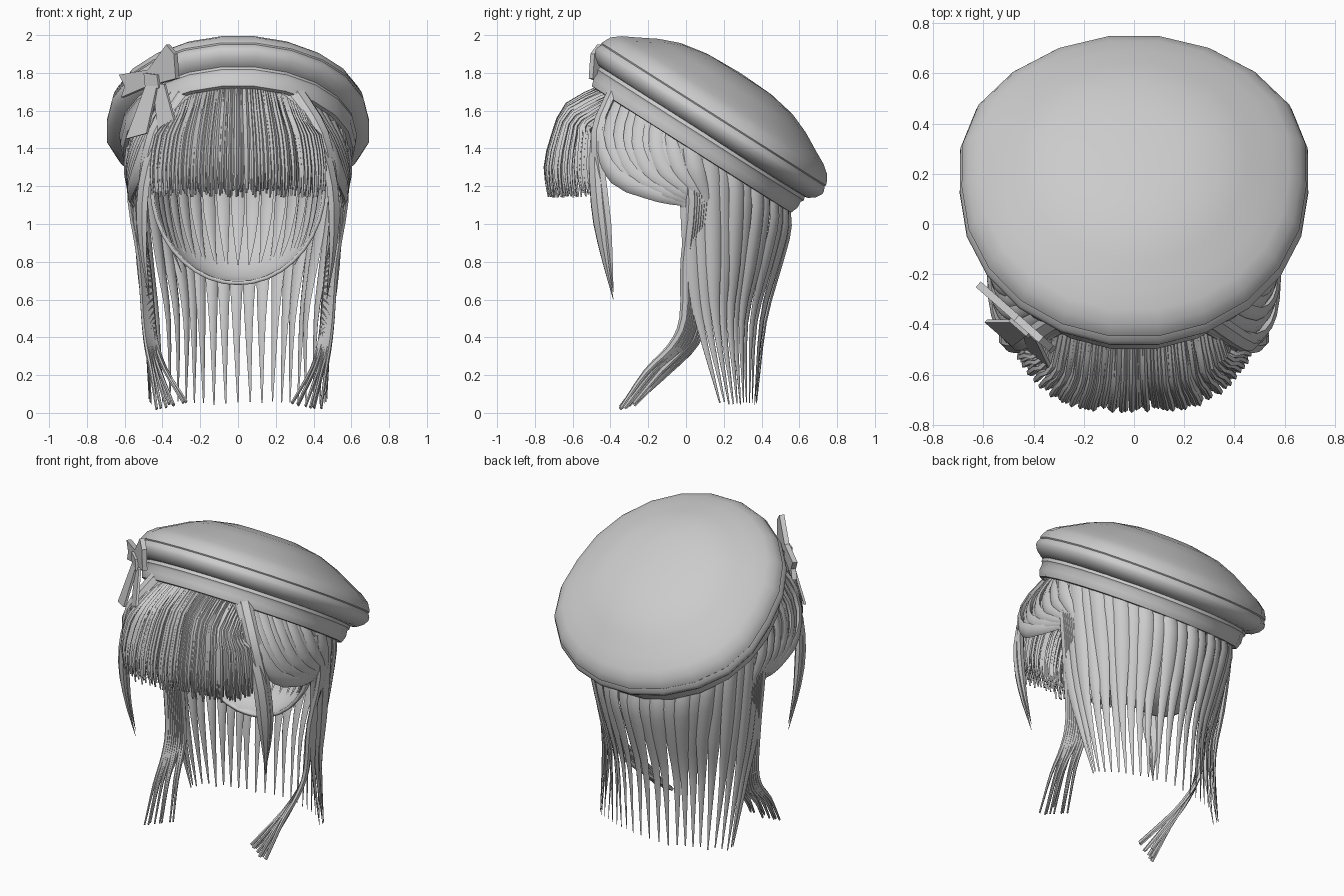
import bpy, bmesh, math, random
from mathutils import Vector, Matrix

if "Cube" in bpy.data.objects:
    bpy.data.objects.remove(bpy.data.objects["Cube"])

random.seed(4)
grey = bpy.data.materials.new("soft_grey")
grey.diffuse_color = (0.6, 0.6, 0.6, 1)
grey.use_nodes = True
grey.node_tree.nodes["Principled BSDF"].inputs["Base Color"].default_value = grey.diffuse_color


def finish(bm, name, angle=40):
    bmesh.ops.recalc_face_normals(bm, faces=bm.faces)
    me = bpy.data.meshes.new(name)
    bm.to_mesh(me)
    bm.free()
    me.materials.append(grey)
    ob = bpy.data.objects.new(name, me)
    bpy.context.collection.objects.link(ob)
    bpy.ops.object.select_all(action='DESELECT')
    ob.select_set(True)
    bpy.context.view_layer.objects.active = ob
    bpy.ops.object.shade_smooth_by_angle(angle=math.radians(angle))
    return ob


def lathe(name, profile, matrix, seg=24, widen=0.0, angle=40):
    """Revolved profile, made a little broader towards the back."""
    bm = bmesh.new()
    vs = [bm.verts.new((r, 0, h)) for r, h in profile]
    es = [bm.edges.new(p) for p in zip(vs, vs[1:])]
    bmesh.ops.spin(bm, geom=vs + es, cent=(0, 0, 0), axis=(0, 0, 1),
                   angle=2 * math.pi, steps=seg, use_duplicate=False)
    bmesh.ops.remove_doubles(bm, verts=bm.verts, dist=1e-4)
    for v in bm.verts:
        v.co.x *= 1 + widen * max(0, min(1, v.co.y / .4))
    bm.transform(matrix)
    return finish(bm, name, angle)


def spline(pts, n):
    """Smooth path through the points, n steps per span."""
    p = [Vector(q) for q in pts]
    p = [2 * p[0] - p[1]] + p + [2 * p[-1] - p[-2]]
    out = []
    for a, b, c, d in zip(p, p[1:], p[2:], p[3:]):
        for k in range(n):
            t = k / n
            out.append(0.5 * (2 * b + (c - a) * t + (2 * a - 5 * b + 4 * c - d) * t * t
                              + (3 * b - a - 3 * c + d) * t ** 3))
    return out + [p[-2]]


def strand(bm, pts, width, thick, taper=0.5, tip=0.1, n=3, sides=6):
    """Flattened lock that narrows after the taper point and hugs the head."""
    path = spline(pts, n)
    rings = []
    for i, p in enumerate(path):
        t = i / (len(path) - 1)
        s = 1 if t < taper else 1 - (1 - tip) * ((t - taper) / (1 - taper))
        d = (path[min(i + 1, len(path) - 1)] - path[max(i - 1, 0)]).normalized()
        across = d.cross(Vector((p.x, p.y, 0))).normalized()
        up = across.cross(d)
        rings.append([bm.verts.new(p + across * math.cos(a) * width / 2 * s
                                   + up * math.sin(a) * thick / 2 * s)
                      for a in (2 * math.pi * k / sides for k in range(sides))])
    for r0, r1 in zip(rings, rings[1:]):
        for k in range(sides):
            bm.faces.new((r0[k], r0[(k + 1) % sides], r1[(k + 1) % sides], r1[k]))
    bm.faces.new(rings[0])
    bm.faces.new(rings[-1])


def lerp(a, b, t):
    return [Vector(p).lerp(Vector(q), t) for p, q in zip(a, b)]


def mirrored(pts, side):
    return [(p[0] * side, p[1], p[2]) for p in pts]


def hat_z(y):
    return 1.73 - 0.635 * (y + 0.49)


# Beret: tilted dome, puffed rim, head band and lining
tilt = (Matrix.Translation((0, 0.15, 1.585)) @ Matrix.Rotation(math.radians(-32.4), 4, 'X')
        @ Matrix.Diagonal((0.98, 1.015, 1, 1)))
lathe("beret_top", [(0, .255), (.2, .247), (.35, .219), (.46, .175), (.56, .12), (.63, .083),
                    (.675, .047), (.695, .01), (.70, -.005), (.695, -.012), (.707, -.035),
                    (.708, -.055), (.69, -.085), (.655, -.112), (.60, -.122)], tilt, 22, .08)
lathe("beret_band", [(.60, -.11), (.638, -.115), (.643, -.135), (.633, -.15), (.636, -.185),
                     (.622, -.225), (.60, -.228), (.585, -.12), (.45, .05), (0, .12)], tilt, 22, .03)

# Scalp shell behind the face, open to the front
bm = bmesh.new()
bmesh.ops.create_uvsphere(bm, u_segments=28, v_segments=18, radius=1)
bm.transform(Matrix.Translation((0, 0.08, 1.2)) @ Matrix.Diagonal((.47, .37, .525, 1)))
for co, no in (((0, .1, 0), (0, -1, 0)), ((0, 0, 1.4), (0, 0, 1))):
    bmesh.ops.bisect_plane(bm, geom=bm.verts[:] + bm.edges[:] + bm.faces[:],
                           plane_co=co, plane_no=no, clear_outer=True)
shell = finish(bm, "scalp_shell")
mod = shell.modifiers.new("thickness", 'SOLIDIFY')
mod.thickness = 0.02

# Long back hair, drawn in at the rear corners
bm = bmesh.new()
for i in range(25):
    a = math.radians(-97 + 194 * i / 24)
    s, c = math.sin(a), math.cos(a)
    j = random.uniform(-.012, .012)
    d = .012 * (i % 2)
    y0 = .06 + .485 * c
    q = math.sin(2 * a) ** 2
    k1, k2 = 1 - .05 * q, 1 - .1 * q
    pts = [((.56 - d) * s, y0 - .03, hat_z(y0) + .1),
           ((.56 - d) * s, y0 - d, hat_z(y0) - .08),
           ((.52 - d) * s * k1 + j, .08 + (.415 - d) * c * k1, .78),
           ((.49 - d) * s * k2 + j, .11 + (.31 - d) * c * k2, .48),
           (.47 * s * k2, .20 + .175 * c * k2, .04 + abs(j) * 2)]
    strand(bm, pts, .088, .035, taper=.45, tip=.08)
finish(bm, "back_hair")

# Short inner hair lying inside the shell
bm = bmesh.new()
for i in range(15):
    a = math.radians(-75 + 150 * i / 14)
    s, c = math.sin(a), math.cos(a)
    pts = [(.43 * s, .06 + .33 * c, 1.42), (.425 * s, .06 + .33 * c, 1.15),
           (.38 * s, .06 + .27 * c, .93), (.31 * s, .08 + .18 * c, .74 + random.uniform(0, .05))]
    strand(bm, pts, .07, .02, taper=.45, tip=.08)
finish(bm, "inner_hair")

# Side locks that flick forward at the ends
bm = bmesh.new()
for side in (-1, 1):
    for i in range(9):
        t = i / 8
        j = random.uniform(-.02, .02)
        pts = lerp([(.57, -.0, 1.4), (.57, .03, 1.12), (.52, .0, .8), (.50, -.01, .5),
                    (.485, -.08, .35), (.46, -.21, .22), (.43, -.35, .02)],
                   [(.55, .13, 1.35), (.54, .13, 1.1), (.48, .09, .8), (.45, .08, .5),
                    (.43, .05, .37), (.40, -.08, .23), (.31, -.26, .04)], t)
        pts[-1] += Vector((j * 2, j, abs(j)))
        pts[-2].x += j
        strand(bm, mirrored(pts, side), .06, .032, taper=.35, tip=.35)
finish(bm, "side_locks")

# Hair swept from the temples back below the band
bm = bmesh.new()
for side in (-1, 1):
    for i in range(11):
        t = i / 10
        pts = lerp([(.29, -.39, 1.72), (.46, -.465, 1.46), (.545, -.37, 1.25),
                    (.57, -.14, 1.15), (.545, .02, 1.08), (.51, .02, .75)],
                   [(.55, .02, 1.5), (.575, .03, 1.4), (.585, .05, 1.3),
                    (.575, .08, 1.21), (.55, .11, 1.1), (.49, .10, .75)], t)
        d = .012 * (i % 2)
        pts = [(p.x - d, p.y, p.z) for p in pts]
        strand(bm, mirrored(pts, side), .09, .04, taper=.45, tip=.25)
finish(bm, "swept_side_hair")

# Long tapering strands framing the face
bm = bmesh.new()
for side in (-1, 1):
    for k in (0, 1):
        pts = [(.27 + .05 * k, -.39, 1.70), (.42 + .03 * k, -.475, 1.48),
               (.50, -.48 + .03 * k, 1.2), (.505, -.445 + .03 * k, .9), (.47, -.385, .6 + .04 * k)]
        strand(bm, mirrored(pts, side), .085, .045, taper=.65, tip=.04)
finish(bm, "face_strands")

# Dense blunt fringe in three rows
bm = bmesh.new()
for row in range(3):
    for i in range(52):
        u = -1 + 2 * (i + .5 * (row % 2)) / 51.5
        u = max(-1, min(1, u + random.uniform(-.015, .015)))
        x, drop = .46 * u, 1 - .1 * u * u - .65 * u ** 4
        r = .035 * row + random.uniform(0, .02)
        y1 = -.46 - (.285 - r) * max(drop, .2)
        top = 1.735 - .1 * u * u
        end = 1.14 + random.uniform(0, .05)
        pts = [(x * .72, -.43 + .06 * u * u, top), (x * .82, -.48 - (.15 - r) * drop, top - .1 - r * .5),
               (x * .94, y1 + .04 * drop, 1.47), (x, y1, 1.3), (x * .99, y1 + .015, end)]
        strand(bm, pts, .024, .022, taper=.7, tip=.45, n=2, sides=4)
finish(bm, "fringe", 30)

# Bow: flat loops, tails and knot on a slanted plane beside the band
bm = bmesh.new()
normal = Vector((-.67, -.74, 0))


def plate(points, thick, lift):
    """Prism from front outline (x, z, extra lift), thickened along the bow normal."""
    rows = []
    for s in (-.5, .5):
        rows.append([bm.verts.new(Vector((x, -.24 - (x + .62) * .88, z))
                                  + normal * (lift + e + s * thick)) for x, z, e in points])
    n = len(points)
    bm.faces.new(rows[0])
    bm.faces.new(rows[1])
    for k in range(n):
        bm.faces.new((rows[0][k], rows[0][(k + 1) % n], rows[1][(k + 1) % n], rows[1][k]))


plate([(-.48, 1.80, 0), (-.37, 1.95, 0), (-.33, 1.90, 0), (-.32, 1.77, 0), (-.43, 1.74, 0)], .03, .0)
plate([(-.45, 1.82, 0), (-.62, 1.79, 0), (-.59, 1.73, 0), (-.61, 1.67, 0), (-.47, 1.73, 0)], .03, .0)
plate([(-.48, 1.80, 0), (-.41, 1.79, 0), (-.40, 1.72, 0), (-.47, 1.70, 0)], .04, .01)
plate([(-.47, 1.74, 0), (-.41, 1.74, 0), (-.42, 1.48, .07), (-.53, 1.45, .07)], .015, .02)
plate([(-.44, 1.74, 0), (-.38, 1.74, 0), (-.29, 1.53, .05), (-.38, 1.49, .05)], .015, .01)
finish(bm, "bow", 25)
